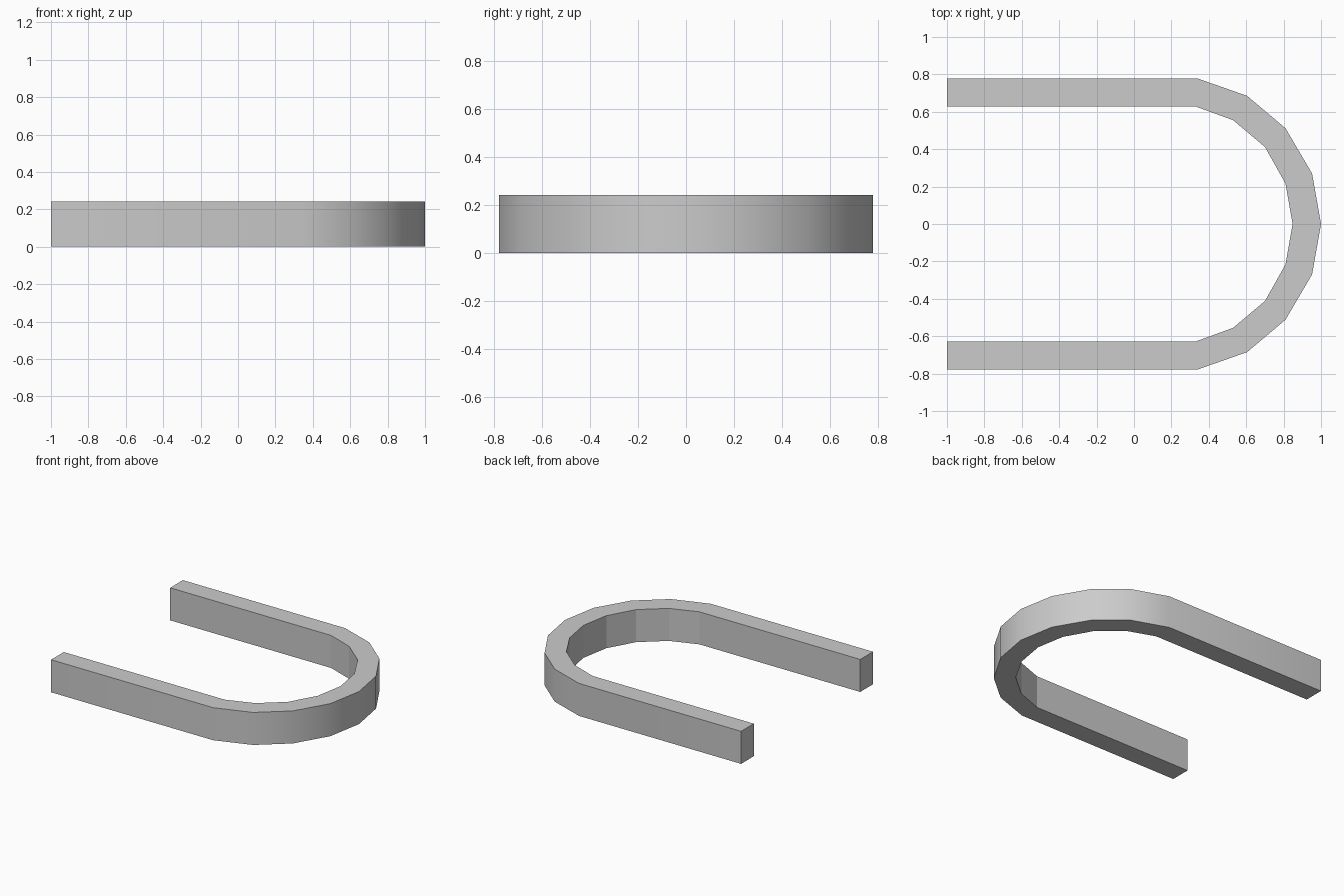
import bpy, bmesh, math

cube = bpy.data.objects.get("Cube")
if cube:
    bpy.data.objects.remove(cube, do_unlink=True)

HEIGHT = 0.243

grey = bpy.data.materials.new("plain grey")
grey.use_nodes = True
colour = (0.6, 0.6, 0.6, 1)
grey.diffuse_color = colour
grey.node_tree.nodes["Principled BSDF"].inputs["Base Color"].default_value = colour


def mirrored(half):
    """Complete a half outline across the y axis; the last point is the apex."""
    return half + [(x, -y) for x, y in reversed(half[:-1])]


# Outer and inner outlines, from the open end to the apex of the bend
outer = mirrored([(-1, 0.778), (0.34, 0.778), (0.605, 0.685), (0.81, 0.512), (0.952, 0.27), (1, 0)])
inner = mirrored([(-1, 0.628), (0.33, 0.628), (0.53, 0.555), (0.7, 0.412), (0.81, 0.216), (0.848, 0)])

bm = bmesh.new()


def ring(points, z):
    return [bm.verts.new((x, y, z)) for x, y in points]


ob, ot = ring(outer, 0), ring(outer, HEIGHT)
ib, it = ring(inner, 0), ring(inner, HEIGHT)

# Top, bottom and inner wall are flat, the outer wall is smooth
for i in range(len(outer) - 1):
    j = i + 1
    bm.faces.new((ot[i], ot[j], it[j], it[i]))
    bm.faces.new((ob[i], ib[i], ib[j], ob[j]))
    bm.faces.new((ib[i], it[i], it[j], ib[j]))
    bm.faces.new((ob[i], ob[j], ot[j], ot[i])).smooth = True

# End caps of the two arms
for k in (0, -1):
    bm.faces.new((ob[k], ot[k], it[k], ib[k]))

bmesh.ops.recalc_face_normals(bm, faces=bm.faces)
for edge in bm.edges:
    edge.smooth = edge.calc_face_angle(0) < math.radians(45)

mesh = bpy.data.meshes.new("u_shaped_bar")
bm.to_mesh(mesh)
bm.free()
mesh.materials.append(grey)
bar = bpy.data.objects.new("u_shaped_bar", mesh)
bpy.context.collection.objects.link(bar)
